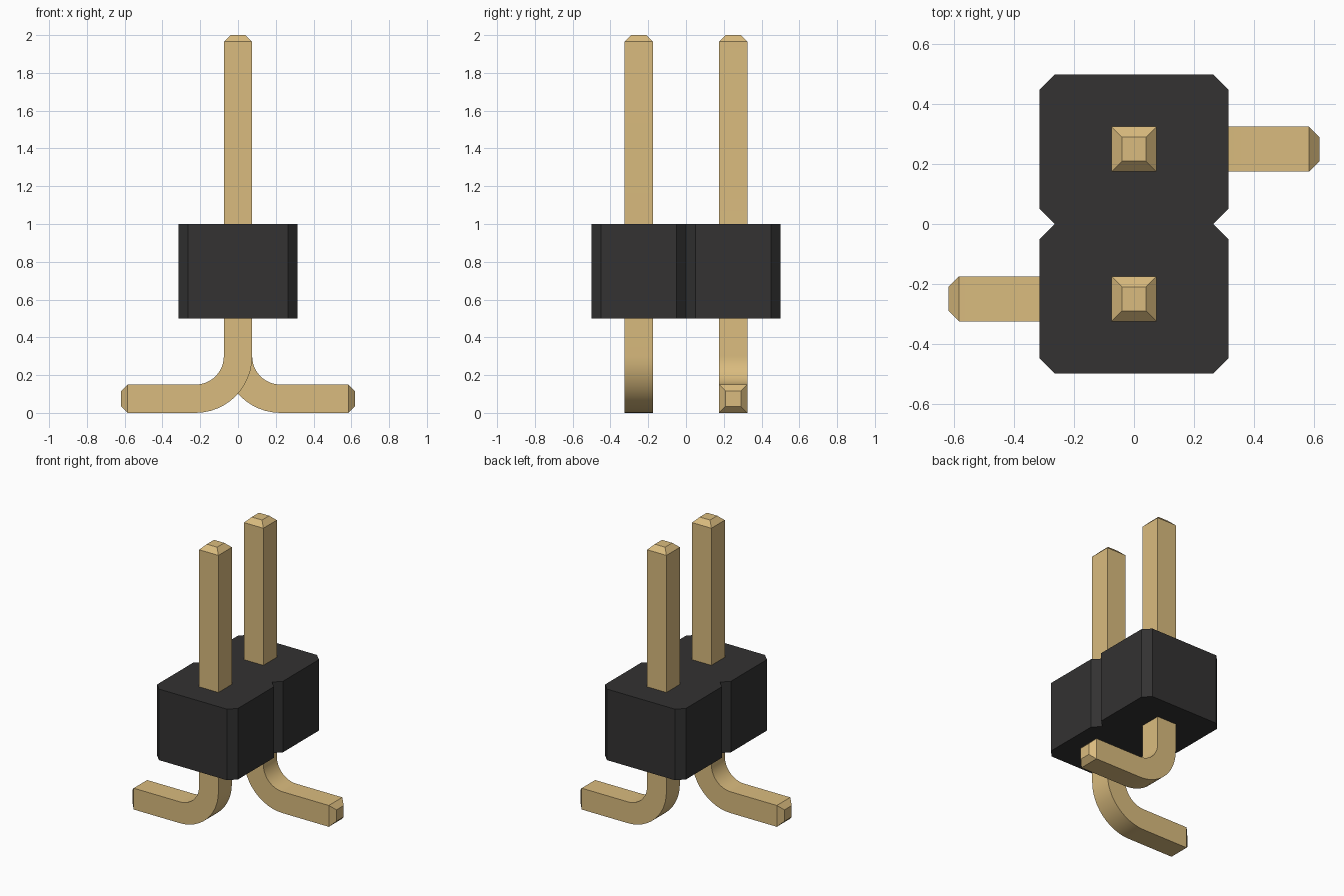
import bpy, bmesh, math
from mathutils import Vector

if "Cube" in bpy.data.objects:
    bpy.data.objects.remove(bpy.data.objects["Cube"], do_unlink=True)


def make_material(name, rgb, roughness):
    m = bpy.data.materials.new(name)
    m.use_nodes = True
    m.diffuse_color = (*rgb, 1)
    bsdf = m.node_tree.nodes["Principled BSDF"]
    bsdf.inputs["Base Color"].default_value = (*rgb, 1)
    bsdf.inputs["Roughness"].default_value = roughness
    return m


black = make_material("black plastic", (0.033, 0.032, 0.032), 0.6)
gold = make_material("gold metal", (0.70, 0.50, 0.21), 0.45)


def finish(bm, name, material):
    bmesh.ops.recalc_face_normals(bm, faces=bm.faces[:])
    mesh = bpy.data.meshes.new(name)
    bm.to_mesh(mesh)
    bm.free()
    mesh.materials.append(material)
    ob = bpy.data.objects.new(name, mesh)
    bpy.context.collection.objects.link(ob)
    return ob


# Housing: chamfered outline with a notch between the two cells, extruded up
X, Y, C = 0.315, 0.5, 0.05
half = [(X - C, -Y), (X, -Y + C), (X, -C), (X - C, 0), (X, C), (X, Y - C), (X - C, Y)]
outline = half + [(-x, -y) for x, y in half]
bm = bmesh.new()
base = bm.faces.new([bm.verts.new((x, y, 0.5)) for x, y in outline])
top = bmesh.ops.extrude_face_region(bm, geom=[base])["geom"]
bmesh.ops.translate(bm, vec=(0, 0, 0.5),
                    verts=[v for v in top if isinstance(v, bmesh.types.BMVert)])
finish(bm, "housing", black)

# Pins: square section swept down the post, round the bend and along the foot
W, TIP, TAPER = 0.075, 0.04, 0.035   # half width, half width at tip, tip length
R, STEPS, REACH = 0.225, 12, 0.62    # bend radius at centre, bend steps, foot end


def make_pin(name, y, side):
    # Stations: x, z, tilt of the section and its half width
    stations = [(0, 2, 0, TIP), (0, 2 - TAPER, 0, W)]
    for i in range(STEPS + 1):
        a = math.pi / 2 * i / STEPS
        stations.append((R - R * math.cos(a), R + W - R * math.sin(a), a, W))
    stations += [(REACH - TAPER, W, math.pi / 2, W), (REACH, W, math.pi / 2, TIP)]
    bm = bmesh.new()
    rings = []
    for x, z, a, w in stations:
        across = Vector((math.cos(a), 0, math.sin(a)))
        ring = []
        for u, v in ((-w, -w), (w, -w), (w, w), (-w, w)):
            p = Vector((x, v, z)) + across * u
            ring.append(bm.verts.new((side * p.x, y + p.y, p.z)))
        rings.append(ring)
    for a, b in zip(rings, rings[1:]):
        for k in range(4):
            n = (k + 1) % 4
            bm.faces.new((a[k], a[n], b[n], b[k]))
    bm.faces.new(rings[0])
    bm.faces.new(rings[-1])
    return finish(bm, name, gold)


for name, y, side in (("front_pin", -0.25, -1), ("back_pin", 0.25, 1)):
    pin = make_pin(name, y, side)
    bpy.ops.object.select_all(action="DESELECT")
    pin.select_set(True)
    bpy.context.view_layer.objects.active = pin
    bpy.ops.object.shade_smooth_by_angle(angle=math.radians(30))
